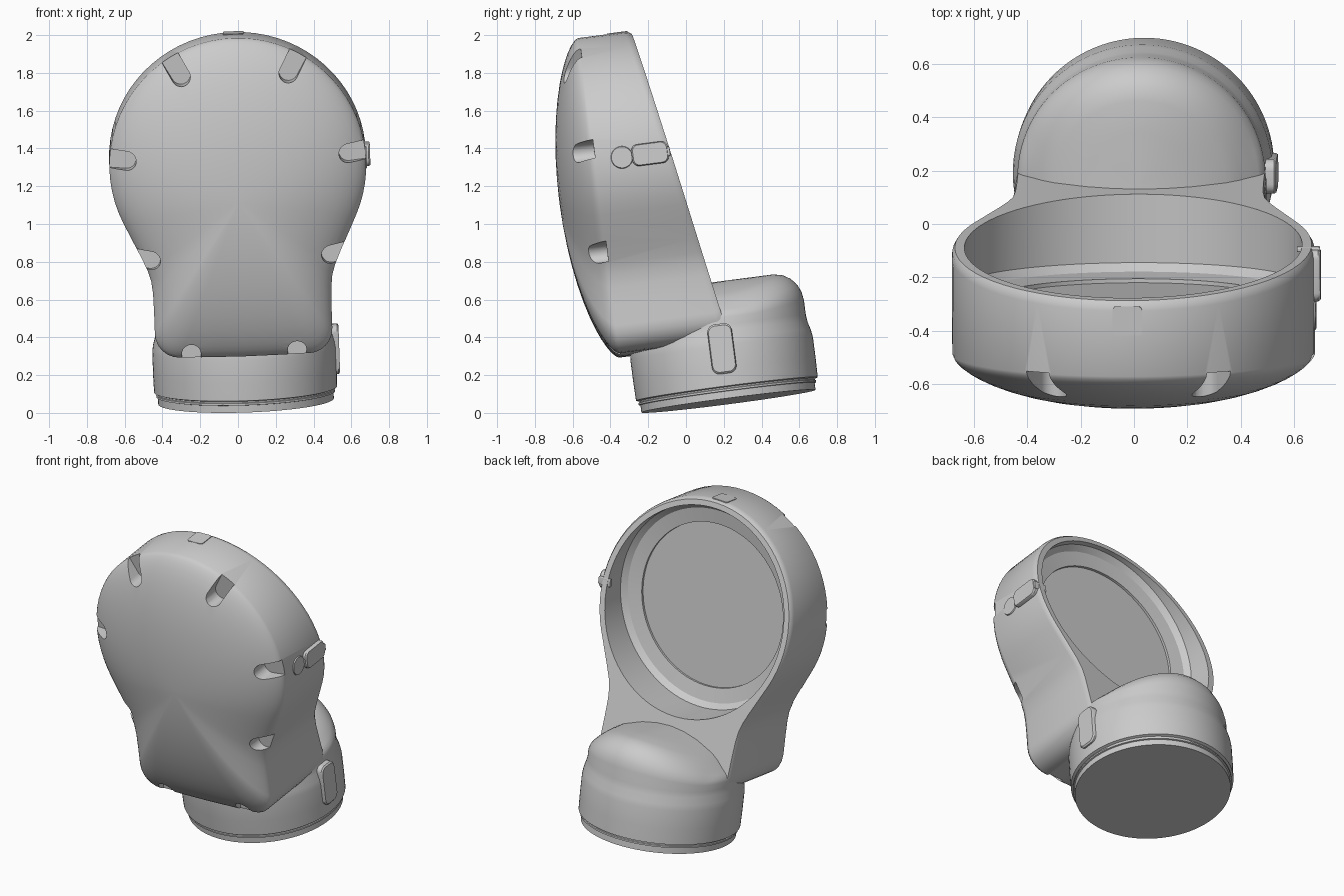
import bpy, bmesh, math
from mathutils import Matrix, Vector

if "Cube" in bpy.data.objects:
    bpy.data.objects.remove(bpy.data.objects["Cube"])

grey = bpy.data.materials.new("plain_grey")
grey.diffuse_color = (0.6, 0.6, 0.6, 1)
grey.use_nodes = True
grey.node_tree.nodes["Principled BSDF"].inputs["Base Color"].default_value = grey.diffuse_color
parts = []


def finish(name, bm):
    bmesh.ops.recalc_face_normals(bm, faces=bm.faces)
    me = bpy.data.meshes.new(name)
    bm.to_mesh(me)
    bm.free()
    me.materials.append(grey)
    ob = bpy.data.objects.new(name, me)
    bpy.context.collection.objects.link(ob)
    parts.append(ob)
    return ob


def loft(name, rings):
    """Skin equal-length rings of points and cap both ends."""
    bm = bmesh.new()
    vs = [[bm.verts.new(p) for p in r] for r in rings]
    n = len(vs[0])
    for a, b in zip(vs, vs[1:]):
        for i in range(n):
            j = (i + 1) % n
            bm.faces.new((a[i], a[j], b[j], b[i]))
    bm.faces.new(vs[0])
    bm.faces.new(vs[-1])
    return finish(name, bm)


def circle(r, n=96):
    return [(r * math.cos(2 * math.pi * i / n), r * math.sin(2 * math.pi * i / n)) for i in range(n)]


def rounded_rect(w, h, r, n=6):
    pts = []
    for k, (sx, sy) in enumerate(((1, 1), (-1, 1), (-1, -1), (1, -1))):
        for i in range(n + 1):
            a = math.pi / 2 * (k + i / n)
            pts.append((sx * (w / 2 - r) + r * math.cos(a), sy * (h / 2 - r) + r * math.sin(a)))
    return pts


def side_plate(name, y, z, x0, x1, outline):
    """Plate facing +x with a softened outer edge."""
    e = min(0.008, (x1 - x0) / 2)
    return loft(name, [[(x, y + u * s, z + v * s) for u, v in outline]
                       for x, s in ((x0, 1), (x1 - e, 1), (x1, 0.93))])


def cut(ob, cutter):
    m = ob.modifiers.new("cut", 'BOOLEAN')
    m.operation, m.solver, m.object = 'DIFFERENCE', 'EXACT', cutter
    bpy.context.view_layer.objects.active = ob
    bpy.ops.object.modifier_apply(modifier=m.name)
    parts.remove(cutter)
    bpy.data.objects.remove(cutter)


# Teardrop outline of the housing: big round head, tapered neck, rounded chin
CZ = 1.37
half = [(0.68 * math.sin(math.radians(a)), CZ + 0.68 * math.cos(math.radians(a))) for a in range(0, 116, 5)]
half += [(0.575, 0.995), (0.53, 0.90), (0.497, 0.825), (0.48, 0.77), (0.472, 0.70), (0.47, 0.60), (0.47, 0.50)]
half += [(0.34 + 0.13 * math.cos(math.radians(a)), 0.485 - 0.13 * math.sin(math.radians(a))) for a in range(0, 91, 15)]
half += [(0.17, 0.352), (0, 0.35)]
outline = half + [(-x, z) for x, z in half[-2:0:-1]]


def scaled(f, depth, c=1.2):
    return [(x * f, depth(c + (z - c) * f), c + (z - c) * f) for x, z in outline]


def back(z):
    return 0.219 - (z - 0.678) * 0.18


# Housing: domed front, straight walls, slanted back plane
rings = []
for f in (0.03, 0.15, 0.28, 0.4, 0.52, 0.63, 0.73, 0.81, 0.87, 0.92, 0.955, 0.98, 0.993, 1.0):
    rings.append(scaled(f, lambda z, f=f: -0.31 - 0.21 * (1 - f * f) ** 0.65))
rings.append(scaled(1, lambda z: back(z) - 0.035))
rings.append(scaled(0.996, lambda z: back(z) - 0.014))
rings.append(scaled(0.983, back))
body = loft("housing", rings)

# Round recess with a shallow ledge and a flat floor disc
cut(body, loft("recess_cutter", [[(x, y, CZ + z) for x, z in circle(r)] for r, y in
                                 ((0.51, -0.11), (0.51, -0.095), (0.6, -0.08), (0.632, -0.05), (0.635, 0.6))]))

# Slots round the front rim, each open outwards
for x, z, dx, dz in ((0.26, 1.82, 0.5, 0.87), (0.537, 1.42, 0.99, 0.1),
                     (0.427, 0.88, 0.99, 0.12), (0.28, 0.43, 0, -1)):
    for s in (1, -1):
        d = Vector((dx * s, dz)).normalized()
        side = Vector((-d.y, d.x)) * 0.05
        p = Vector((x * s, z)) + d * 0.05
        pts = [p + d * 0.3 + side]
        for i in range(13):
            a = math.pi * i / 12
            pts.append(p + side * math.cos(a) - d * 0.05 * math.sin(a))
        pts.append(p + d * 0.3 - side)
        cut(body, loft("slot_cutter", [[(q.x, y, q.y) for q in pts] for y in (-0.8, -0.305)]))

# Round collar with a lip at the bottom and a rounded, sagging top
profile = [(0.02, 0.04), (0.465, 0.04), (0.465, 0.078), (0.474, 0.08), (0.474, 0.09), (0.468, 0.093),
           (0.468, 0.1), (0.485, 0.105), (0.487, 0.2), (0.487, 0.32), (0.482, 0.355), (0.47, 0.40),
           (0.465, 0.44), (0.465, 0.52), (0.458, 0.565), (0.44, 0.605), (0.41, 0.64), (0.37, 0.665),
           (0.32, 0.675), (0.2, 0.675), (0.1, 0.675), (0.02, 0.675)]


def sag(x, z):
    return z - max(0, z - 0.42) / 0.255 * 0.13 * min(1, (x / 0.42) ** 2)


loft("collar", [[(x, 0.232 + y, sag(x, z)) for x, y in circle(r)] for r, z in profile])

# Side latch: round button, plate, and the strap that hooks over the rim
side_plate("latch_button", -0.164, CZ, 0.63, 0.684, circle(0.06, 32))
side_plate("latch_plate", -0.014, CZ, 0.655, 0.702, rounded_rect(0.195, 0.115, 0.035))
side_plate("latch_hook", 0.083, CZ, 0.615, 0.70, rounded_rect(0.018, 0.05, 0.006))

# Upright tab on the collar
side_plate("collar_tab", 0.231, 0.303, 0.44, 0.503, rounded_rect(0.13, 0.265, 0.04))

# Thin plate on the crown
loft("crown_plate", [[(x, -0.1 + y, z) for x, y in rounded_rect(0.11, 0.11, 0.015)] for z in (2.035, 2.052)])

# Lean everything back and roll it slightly
lean = (Matrix.Translation((0.045, 0, 0)) @ Matrix.Rotation(math.radians(-2), 4, 'Y')
        @ Matrix.Rotation(math.radians(7.4), 4, 'X'))
for ob in parts:
    ob.data.transform(lean)
low = min(v.co.z for ob in parts for v in ob.data.vertices)
for ob in parts:
    ob.data.transform(Matrix.Translation((0, 0, -low)))
    bpy.ops.object.select_all(action='DESELECT')
    ob.select_set(True)
    bpy.context.view_layer.objects.active = ob
    bpy.ops.object.shade_smooth_by_angle(angle=math.radians(32))
